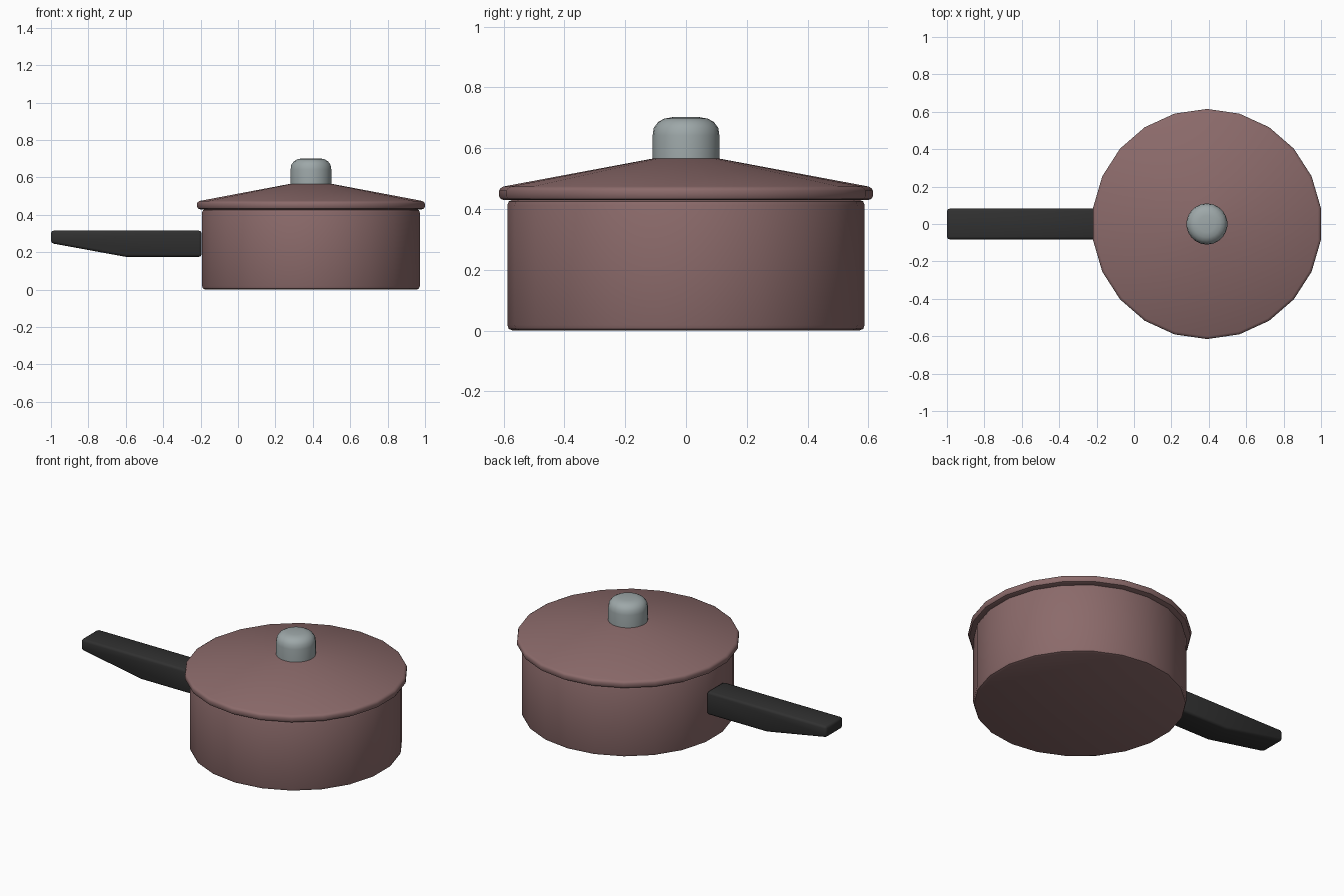
import bpy, bmesh, math

if "Cube" in bpy.data.objects:
    bpy.data.objects.remove(bpy.data.objects["Cube"])

SIDES = 22
CX = 0.39  # pot axis


def material(name, rgb):
    m = bpy.data.materials.new(name)
    m.diffuse_color = (*rgb, 1)
    m.use_nodes = True
    m.node_tree.nodes["Principled BSDF"].inputs["Base Color"].default_value = m.diffuse_color
    return m


def finish(name, bm, mat, angle=40):
    bmesh.ops.recalc_face_normals(bm, faces=bm.faces)
    me = bpy.data.meshes.new(name)
    bm.to_mesh(me)
    bm.free()
    me.materials.append(mat)
    ob = bpy.data.objects.new(name, me)
    bpy.context.collection.objects.link(ob)
    bpy.ops.object.select_all(action='DESELECT')
    ob.select_set(True)
    bpy.context.view_layer.objects.active = ob
    bpy.ops.object.shade_smooth_by_angle(angle=math.radians(angle))
    return ob


def lathe(name, profile, mat):
    """Closed turned solid from (radius, z) rings, a corner facing +y."""
    bm = bmesh.new()
    rings = []
    for r, z in profile:
        rings.append([bm.verts.new((CX + r * math.cos(a), r * math.sin(a), z))
                      for a in (math.pi / 2 + 2 * math.pi * i / SIDES for i in range(SIDES))])
    for lo, hi in zip(rings, rings[1:]):
        for i in range(SIDES):
            j = (i + 1) % SIDES
            bm.faces.new((lo[i], lo[j], hi[j], hi[i]))
    bm.faces.new(rings[0])
    bm.faces.new(rings[-1])
    return finish(name, bm, mat)


enamel = material("dusty rose enamel", (0.26, 0.145, 0.145))
black = material("black plastic", (0.03, 0.03, 0.03))
metal = material("grey metal", (0.34, 0.39, 0.395))

# Pot body with softened rims
lathe("pot_body", [(0.570, 0.0), (0.583, 0.005), (0.588, 0.018),
                   (0.588, 0.412), (0.583, 0.425), (0.570, 0.43)], enamel)

# Conical lid with rounded edge
lathe("lid", [(0.598, 0.429), (0.610, 0.433), (0.615, 0.442), (0.615, 0.460),
              (0.611, 0.468), (0.600, 0.474), (0.108, 0.566)], enamel)

# Domed knob
lathe("lid_knob", [(0.110, 0.560), (0.110, 0.642), (0.106, 0.667),
                   (0.092, 0.686), (0.072, 0.697), (0.045, 0.702)], metal)

# Handle: side profile extruded across y, edges rounded
bm = bmesh.new()
side = [(-1, 0.315), (-1, 0.248), (-0.6, 0.175), (-0.195, 0.175), (-0.195, 0.315)]
face = bm.faces.new([bm.verts.new((x, -0.082, z)) for x, z in side])
ext = bmesh.ops.extrude_face_region(bm, geom=[face])
bmesh.ops.translate(bm, vec=(0, 0.164, 0),
                    verts=[v for v in ext["geom"] if isinstance(v, bmesh.types.BMVert)])
bmesh.ops.recalc_face_normals(bm, faces=bm.faces)
sharp = [e for e in bm.edges if e.calc_face_angle(0) > math.radians(30)]
bmesh.ops.bevel(bm, geom=sharp, offset=0.014, segments=2, profile=0.5, affect='EDGES')
finish("handle", bm, black, 50)
